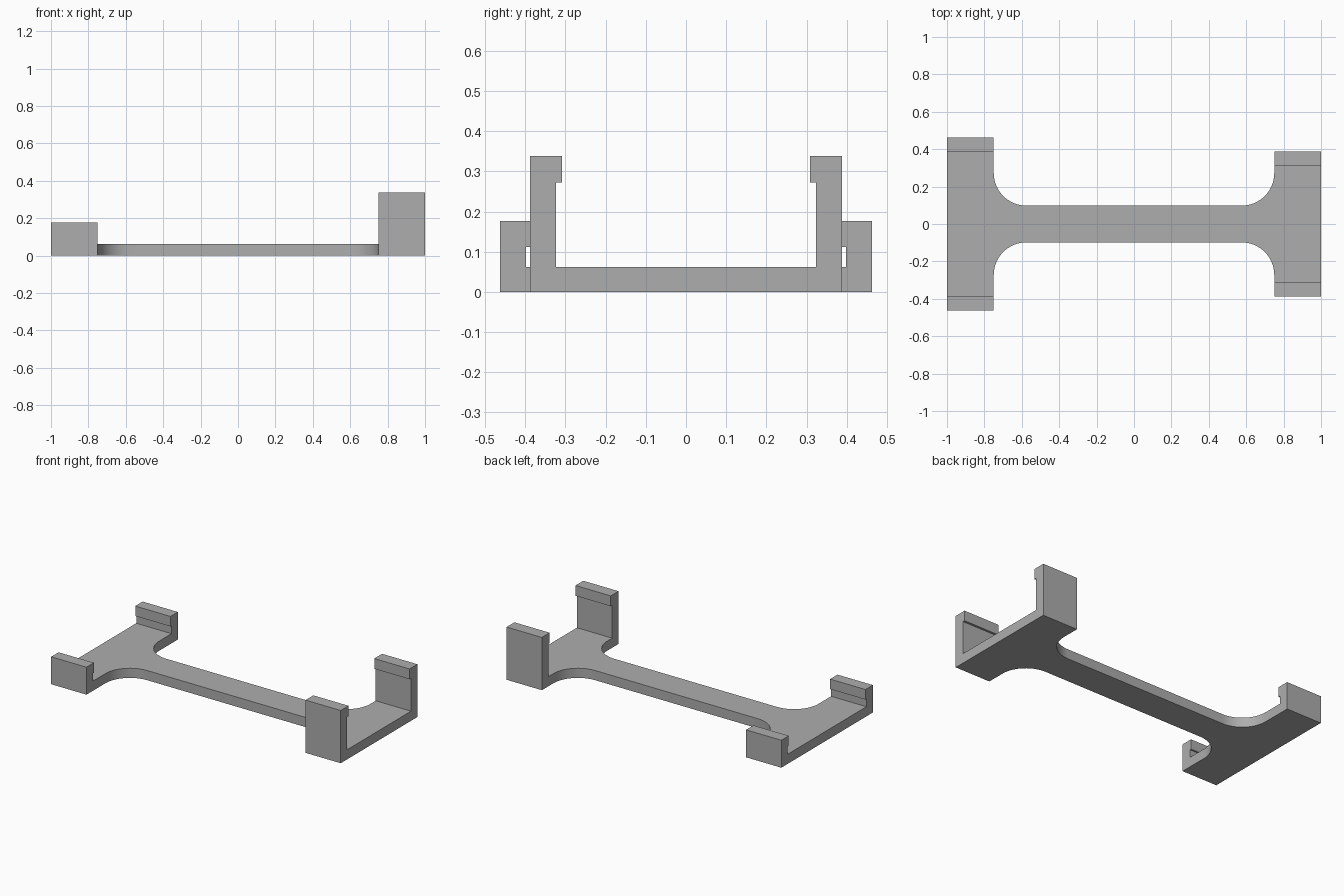
import bpy, bmesh, math
from mathutils import Vector

cube = bpy.data.objects.get("Cube")
if cube:
    bpy.data.objects.remove(cube, do_unlink=True)

BASE = 0.062     # plate thickness
END = 0.75       # inner face of the end cradles
WAIST = 0.098    # half width of the bar
FILLET = 0.175   # radius where bar meets cradle

grey = bpy.data.materials.new("plain grey")
grey.use_nodes = True
colour = (0.42, 0.42, 0.42, 1)
grey.diffuse_color = colour
grey.node_tree.nodes["Principled BSDF"].inputs["Base Color"].default_value = colour


def extrude_outline(name, points, offset):
    """Solid made by extruding a closed outline along an offset."""
    bm = bmesh.new()
    face = bm.faces.new([bm.verts.new(p) for p in points])
    result = bmesh.ops.extrude_face_region(bm, geom=[face])
    moved = [v for v in result["geom"] if isinstance(v, bmesh.types.BMVert)]
    bmesh.ops.translate(bm, verts=moved, vec=Vector(offset))
    bmesh.ops.recalc_face_normals(bm, faces=bm.faces)
    mesh = bpy.data.meshes.new(name)
    bm.to_mesh(mesh)
    bm.free()
    mesh.materials.append(grey)
    obj = bpy.data.objects.new(name, mesh)
    bpy.context.collection.objects.link(obj)
    return obj


def cradle(name, x, outer, inner, lip, lip_z, top):
    """U-shaped end piece with an inward lip on each wall."""
    half = [(outer, 0), (outer, top), (lip, top), (lip, lip_z),
            (inner, lip_z), (inner, BASE)]
    outline = half + [(-y, z) for y, z in reversed(half)]
    return extrude_outline(name, [(x, y, z) for y, z in outline], (1 - END, 0, 0))


# Connecting bar: one flared corner, mirrored to the other three
steps = 16
corner = [(END + 0.1, WAIST + FILLET)]
for i in range(steps + 1):
    a = math.pi / 2 * i / steps
    corner.append((END - FILLET + FILLET * math.cos(a),
                   WAIST + FILLET - FILLET * math.sin(a)))
right = corner + [(-x, y) for x, y in reversed(corner)]
outline = right + [(x, -y) for x, y in
                   [(-x, y) for x, y in corner] + corner[::-1]]
frame = extrude_outline("holder_frame", [(x, y, 0) for x, y in outline], (0, 0, BASE))

# Low and tall end cradles
ends = [cradle("low_cradle", -1, 0.463, 0.398, 0.388, 0.112, 0.176),
        cradle("tall_cradle", END, 0.388, 0.323, 0.309, 0.272, 0.338)]

# Fuse the cradles to the bar
bpy.context.view_layer.objects.active = frame
for end in ends:
    mod = frame.modifiers.new("fuse", "BOOLEAN")
    mod.operation = "UNION"
    mod.solver = "EXACT"
    mod.object = end
    bpy.ops.object.modifier_apply(modifier=mod.name)
    bpy.data.objects.remove(end, do_unlink=True)

bpy.ops.object.select_all(action="DESELECT")
frame.select_set(True)
bpy.ops.object.shade_smooth_by_angle(angle=math.radians(30))
